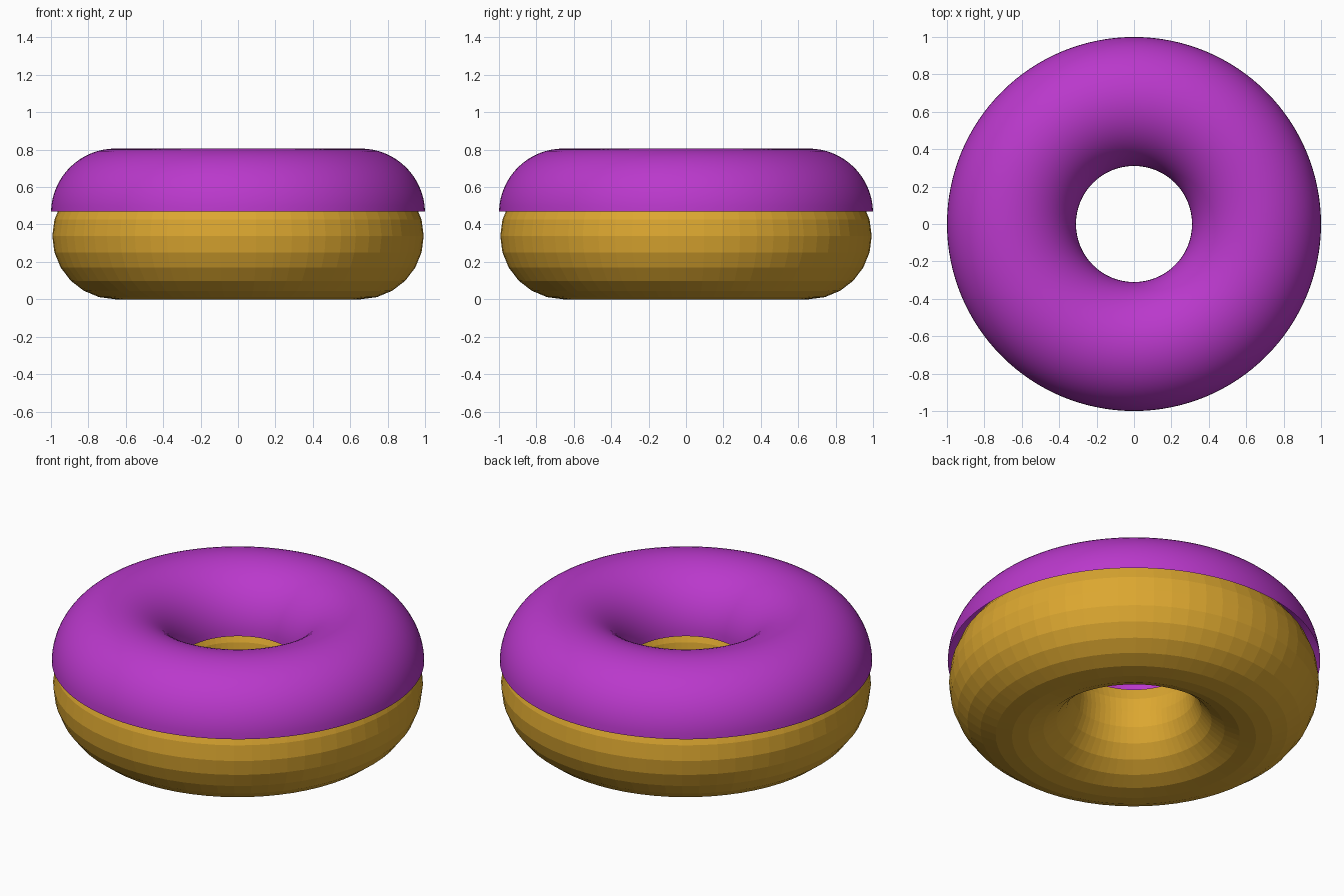
import bpy, bmesh, math

if "Cube" in bpy.data.objects:
    bpy.data.objects.remove(bpy.data.objects["Cube"])

def material(name, rgb):
    m = bpy.data.materials.new(name)
    m.diffuse_color = (*rgb, 1)
    m.use_nodes = True
    m.node_tree.nodes["Principled BSDF"].inputs["Base Color"].default_value = m.diffuse_color
    return m

def ring(name, profile, closed, segments, mat, smooth):
    """Revolve a (radius, height) profile around the z axis."""
    bm = bmesh.new()
    rows = [[bm.verts.new((r * math.cos(a), r * math.sin(a), z)) for r, z in profile]
            for a in (2 * math.pi * i / segments for i in range(segments))]
    n = len(profile)
    for i in range(segments):
        a, b = rows[i], rows[(i + 1) % segments]
        for j in range(n if closed else n - 1):
            k = (j + 1) % n
            bm.faces.new((a[j], b[j], b[k], a[k])).smooth = smooth
    bm.normal_update()
    mesh = bpy.data.meshes.new(name)
    bm.to_mesh(mesh)
    bm.free()
    mesh.materials.append(mat)
    ob = bpy.data.objects.new(name, mesh)
    bpy.context.collection.objects.link(ob)
    return ob

def arc(radius, tube, height, start, end, count):
    return [(radius + tube * math.cos(t), height + tube * math.sin(t))
            for t in (math.radians(start + (end - start) * i / count) for i in range(count + 1))]

golden = material("golden dough", (0.72, 0.39, 0.03))
purple = material("purple icing", (0.49, 0.04, 0.60))

# Dough: faceted full ring
ring("dough", arc(0.655, 0.338, 0.338, 0, 360, 24)[:-1], True, 64, golden, False)

# Icing: smooth upper half shell, slightly wider than the dough
ring("icing", arc(0.655, 0.345, 0.461, 1.5, 178.5, 32), False, 128, purple, True)
